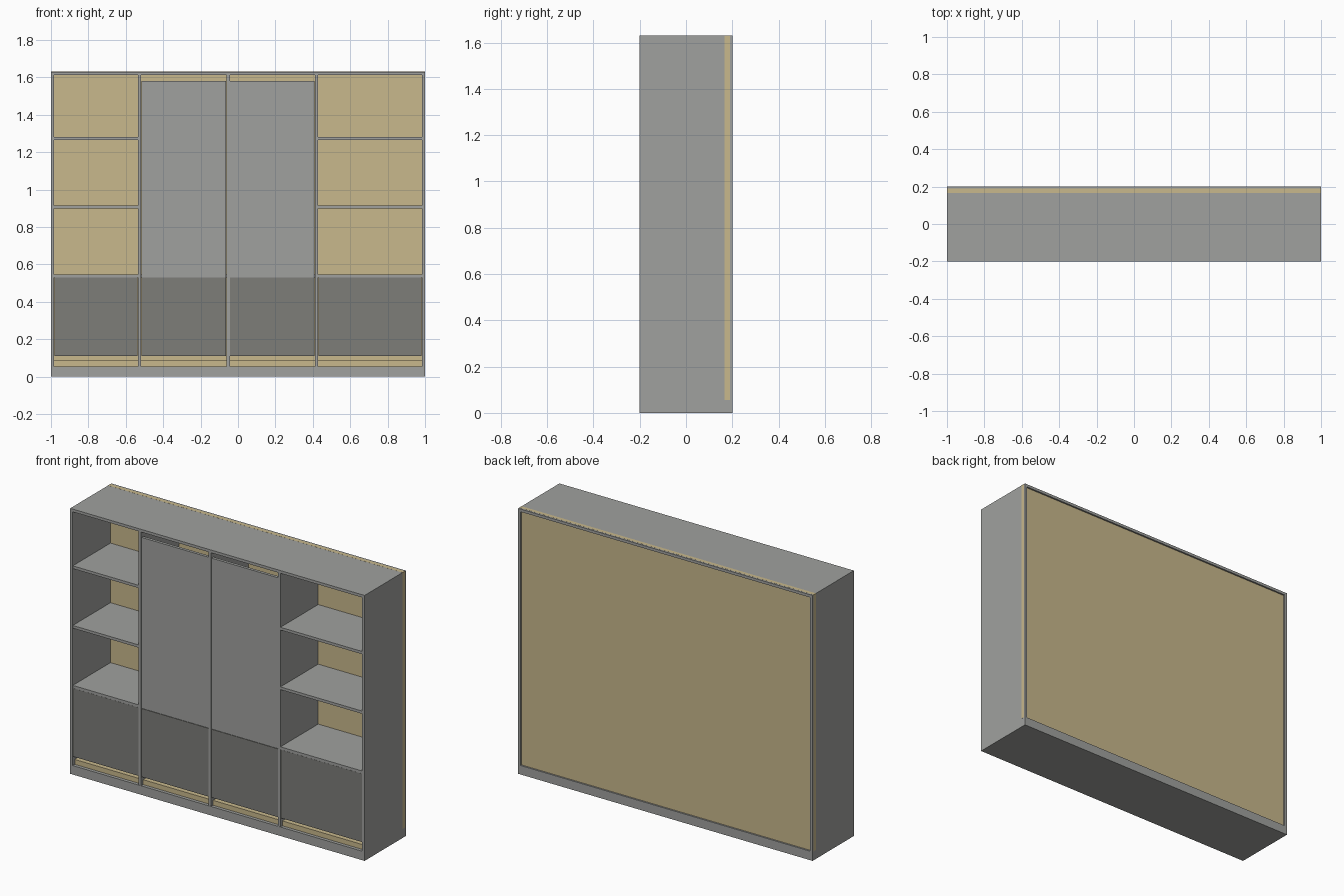
import bpy

if "Cube" in bpy.data.objects:
    bpy.data.objects.remove(bpy.data.objects["Cube"])


def material(name, rgb):
    m = bpy.data.materials.new(name)
    m.diffuse_color = (*rgb, 1)
    m.use_nodes = True
    m.node_tree.nodes["Principled BSDF"].inputs["Base Color"].default_value = m.diffuse_color
    return m


grey = material("grey board", (0.352, 0.358, 0.345))
dark = material("dark grey door", (0.205, 0.205, 0.191))
tan = material("light wood", (0.578, 0.479, 0.262))


def box(name, x0, x1, y0, y1, z0, z1, mat):
    bpy.ops.mesh.primitive_cube_add(
        size=1, location=((x0 + x1) / 2, (y0 + y1) / 2, (z0 + z1) / 2))
    o = bpy.context.object
    o.name = name
    o.scale = (x1 - x0, y1 - y0, z1 - z0)
    bpy.ops.object.transform_apply(location=False, rotation=False, scale=True)
    o.data.materials.append(mat)
    return o


W, D, H, T = 1.0, 0.2, 1.63, 0.017
BASE = 0.055
BACK = 0.167  # front face of the back panel

# Outer carcass
box("plinth", -W, W, -D, D, 0, BASE, grey)
box("top_panel", -W, W, -D, D, H - T, H, grey)
for side, x in (("left", -W), ("right", W - T)):
    box(side + "_side", x, x + T, -D, D, BASE, H - T, grey)

# Back panel, its edge showing on the sides and top
E = 0.0004
box("back_panel", -W - E, W + E, BACK, 0.19, BASE, H + E, tan)

# Wooden floor board
box("floor_board", -W + T, W - T, -D + 0.02, BACK, BASE, 0.085, tan)

# Vertical dividers
dividers = (-0.535, -0.061, 0.411)
for i, x in enumerate(dividers):
    box(f"divider_{i + 1}", x, x + T, -D + 0.001, BACK, BASE, H - T, grey)

# Bays between the uprights
bays = list(zip([-W + T] + [x + T for x in dividers], list(dividers) + [W - T]))
for i, (x0, x1) in enumerate(bays):
    outer = i in (0, 3)
    # Open shelves in the outer bays, one hidden shelf behind the inner doors
    for z in ((0.53, 0.898, 1.264) if outer else (0.53,)):
        box(f"shelf_{i + 1}", x0, x1, -D + (0.001 if outer else 0.025), BACK, z, z + T, grey)
    # Lower dark door, leaving a gap above the floor
    box(f"lower_door_{i + 1}", x0 + 0.002, x1 - 0.002, -D + 0.002, -D + 0.02, 0.11, 0.529, dark)
    # Tall upper door in the two inner bays
    if not outer:
        box(f"upper_door_{i}", x0 + 0.002, x1 - 0.002, -D + 0.002, -D + 0.02, 0.531, 1.58, grey)
